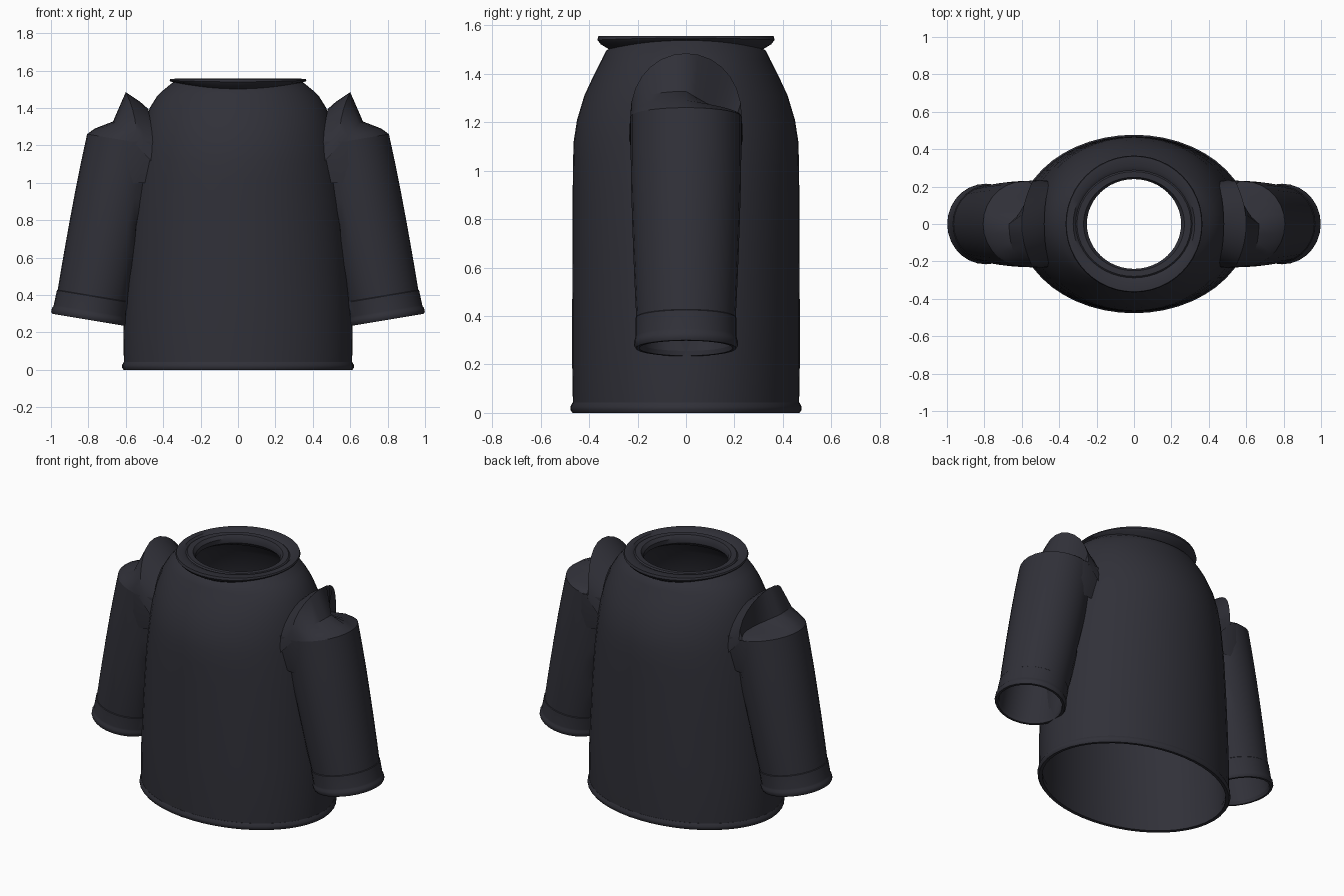
import bpy, bmesh, math

if "Cube" in bpy.data.objects:
    bpy.data.objects.remove(bpy.data.objects["Cube"])

mat = bpy.data.materials.new("charcoal_cloth")
mat.diffuse_color = (0.030, 0.030, 0.040, 1)
mat.use_nodes = True
mat.node_tree.nodes["Principled BSDF"].inputs["Base Color"].default_value = mat.diffuse_color


def make(name, rows, wrap=True, ring=False, angle=40):
    """Skin rows of points; wrap closes each row, ring joins last row to first."""
    bm = bmesh.new()
    vs = [[bm.verts.new(p) for p in r] for r in rows]
    n = len(rows[0])
    for i in range(len(rows) if ring else len(rows) - 1):
        a, b = vs[i], vs[(i + 1) % len(rows)]
        for j in range(n if wrap else n - 1):
            k = (j + 1) % n
            bm.faces.new((a[j], a[k], b[k], b[j]))
    bmesh.ops.remove_doubles(bm, verts=bm.verts, dist=0.0005)
    bmesh.ops.recalc_face_normals(bm, faces=bm.faces)
    me = bpy.data.meshes.new(name)
    bm.to_mesh(me)
    bm.free()
    me.materials.append(mat)
    me.shade_smooth()
    me.set_sharp_from_angle(angle=math.radians(angle))
    ob = bpy.data.objects.new(name, me)
    bpy.context.collection.objects.link(ob)
    return ob


def both_sides(name, rows, **kw):
    make("right_" + name, rows, **kw)
    make("left_" + name, [[(-x, y, z) for x, y, z in r] for r in rows], **kw)


def ellipse(rx, ry, z_side, z_front=None, n=48):
    """Oval row whose height can differ between the sides and the front."""
    z_front = z_side if z_front is None else z_front
    out = []
    for i in range(n):
        a = 2 * math.pi * i / n
        c, s = math.cos(a), math.sin(a)
        out.append((rx * c, ry * s, z_side * c * c + z_front * s * s))
    return out


# Torso: outer wall up to the neck, then inner wall back down
OUTER = [(.61, .467, .03), (.613, .47, .2), (.603, .47, .4), (.588, .469, .65),
         (.568, .468, .9), (.552, .467, 1.02), (.538, .464, 1.12), (.524, .45, 1.21),
         (.503, .42, 1.31), (.472, .378, 1.40), (.435, .347, 1.46), (.40, .33, 1.495)]
INNER = [(.27, .25, 1.49), (.36, .305, 1.46), (.45, .36, 1.38), (.50, .425, 1.2),
         (.53, .448, 1.0), (.585, .452, .4), (.595, .452, .03)]
rows = [ellipse(*r) for r in OUTER]
rows.append(ellipse(.345, .315, 1.54, 1.505))
rows += [ellipse(*r) for r in INNER]
make("torso", rows, ring=True)

# Hem: rolled edge around the bottom
make("hem", [ellipse(*r) for r in [(.592, .45, .002), (.612, .469, 0), (.62, .477, .012),
     (.62, .477, .026), (.611, .469, .042), (.592, .45, .04)]], ring=True)

# Collar: flared flange with an inner neck band
make("collar", [ellipse(*r) for r in [
    (.335, .315, 1.535, 1.50), (.362, .352, 1.542, 1.522), (.366, .366, 1.548, 1.54),
    (.362, .362, 1.556, 1.556), (.325, .312, 1.557), (.312, .288, 1.545),
    (.305, .28, 1.552), (.27, .25, 1.55), (.252, .24, 1.53), (.255, .24, 1.50),
    (.29, .27, 1.48, 1.47)]], ring=True)


def torso_x(y, z, inset):
    """Half width of the torso at this height and depth."""
    for (a, b, c), (d, e, f) in zip(OUTER, OUTER[1:]):
        if z <= f:
            t = max(0, (z - c) / (f - c))
            rx, ry = a + (d - a) * t, b + (e - b) * t
            return (rx - inset) * math.sqrt(max(0, 1 - (y / ry) ** 2))
    return .40


N = 28


def sleeve_point(t, r, a, inset=.012):
    """Point on the slanted sleeve tube; t = 0 at the cuff, 1 at the shoulder."""
    cx, cz = .795 - .207 * t, .267 + .957 * t
    u = r * math.cos(a)
    y, z = 1.03 * r * math.sin(a), cz + .165 * u
    return (max(cx + .986 * u, torso_x(y, z, inset)), y, z)


def sleeve_rows(profile, inset=.012):
    return [[sleeve_point(t, r, 2 * math.pi * i / N, inset) for i in range(N)]
            for t, r in profile]


# Sleeves: long tube with a lining
both_sides("sleeve", sleeve_rows([(.12, .199), (.25, .205), (.4, .211), (.55, .216),
           (.7, .22), (.85, .222), (1, .222)]))
both_sides("sleeve_lining", sleeve_rows([(.02, .184), (.3, .19), (.7, .205), (.97, .21)], .018))

# Cuffs: band with a rolled end
both_sides("cuff", sleeve_rows([(.135, .198), (.13, .203), (.05, .203), (.04, .204),
           (.03, .209), (.012, .209), (0, .202), (0, .188), (.02, .183)]))

# Shoulder caps: arched ridge, folded down to the sleeve, pinched at the back
sleeve_row, fold, low_fold, ridge, slope, seam = [], [], [], [], [], []
for i in range(N // 2 + 1):
    a = -math.pi / 2 + math.pi * i / (N // 2)
    c, s = math.cos(a), math.sin(a)
    p = sleeve_point(1, .222, a)
    y = .232 * s
    q = (.60 - .06 * s * s, y, 1.20 + .285 * c ** .85 if c > 1e-4 else 1.20)
    # front stays nearly straight, back sinks inward
    dip = max(0, math.sin(2 * a)) if a > 0 else 0
    mid = [p[k] * .5 + q[k] * .5 for k in range(3)]
    fold.append((mid[0] - .035 * c * c - .09 * dip, mid[1] - .03 * dip,
                 mid[2] - .045 * c * c - .05 * dip))
    low = [p[k] * .8 + q[k] * .2 for k in range(3)]
    low_fold.append((low[0] - .04 * dip, low[1], low[2] - .015 * c * c - .015 * dip))
    sleeve_row.append(p)
    ridge.append(q)
    slope.append((.525 - .02 * s * s, y * 1.01, 1.16 + .275 * c))
    seam.append((.48 - .03 * s * s, y, 1.10 + .295 * c))
both_sides("shoulder_cap", [sleeve_row, low_fold, fold, ridge, slope, seam], wrap=False, angle=35)

# Armhole gussets: fill under the caps, along the torso
gusset = []
for y_sign in (-1, 1):
    gusset.append([[(x, y_sign * y, z) for x, y in ((.43, .215), (.50, .226), (.55, .232), (.588, .229))]
                   for z in (1.22, 1.12, 1.0)])
for label, rows in zip(("front", "back"), gusset):
    rows[2] = [(x + .035, y * .93, z) for x, y, z in rows[2]]
    both_sides(label + "_gusset", rows, wrap=False)
